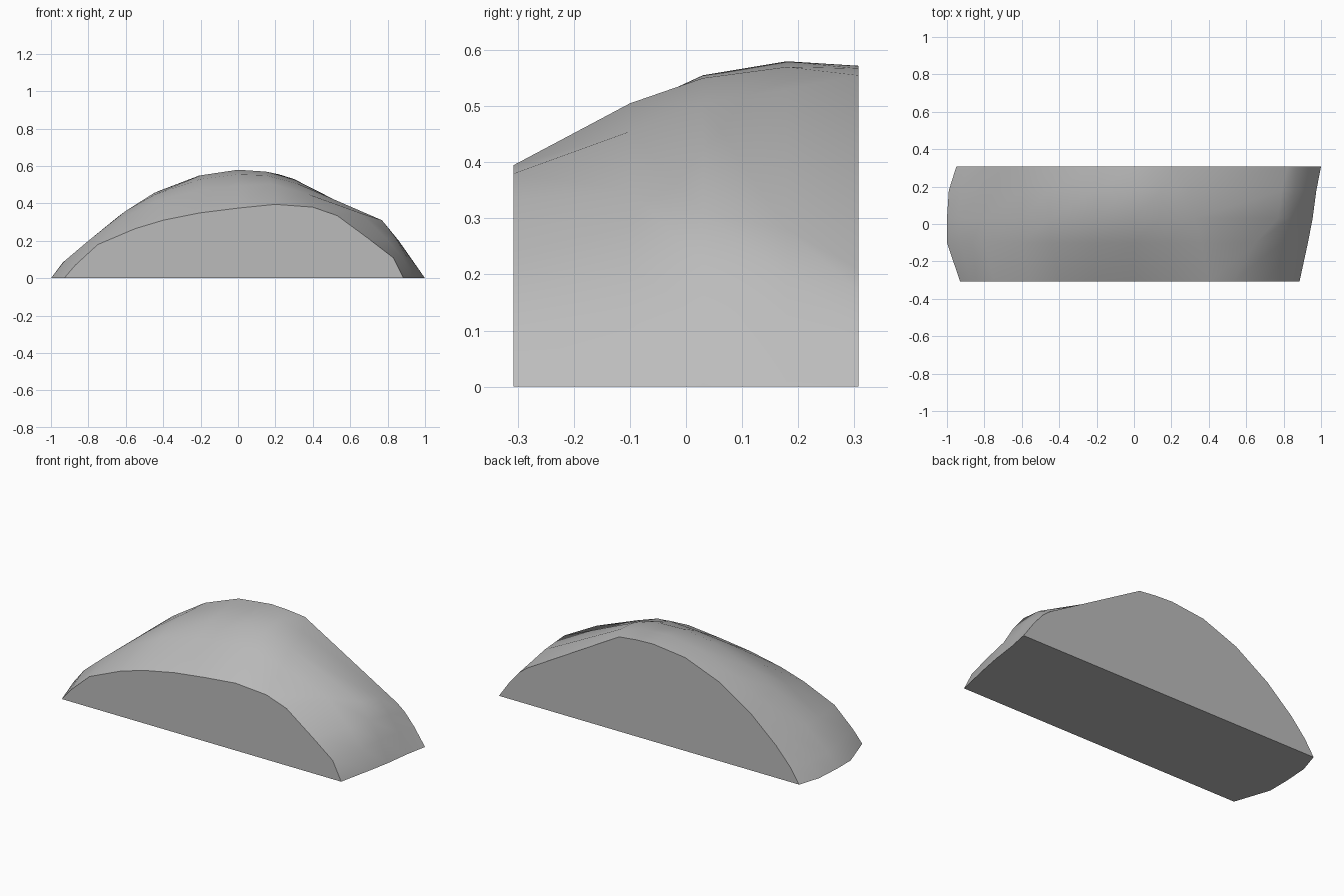
import bpy
import bmesh
from math import radians

default_cube = bpy.data.objects.get("Cube")
if default_cube:
    bpy.data.objects.remove(default_cube, do_unlink=True)


def make_material(name, colour):
    material = bpy.data.materials.new(name)
    material.use_nodes = True
    material.diffuse_color = colour
    shader = next(n for n in material.node_tree.nodes if n.type == "BSDF_PRINCIPLED")
    shader.inputs["Base Color"].default_value = colour
    shader.inputs["Roughness"].default_value = 0.9
    return material


# Outlines of the boulder from front to back: depth, then (x, z) from end to end
front_cut = (-0.307, [(-.93, 0), (-.87, .07), (-.75, .18), (-.55, .265), (-.4, .31), (-.2, .35),
                      (0, .375), (.2, .395), (.4, .38), (.53, .335), (.7, .21), (.83, .11), (.885, 0)])
front_slope = (-0.1, [(-1, 0), (-.93, .09), (-.8, .2), (-.6, .33), (-.44, .41), (-.2, .475),
                      (0, .495), (.18, .505), (.36, .455), (.65, .35), (.79, .215), (.88, .11), (.93, 0)])
shoulder = (0.03, [(-1, 0), (-.94, .08), (-.8, .2), (-.6, .36), (-.45, .445), (-.2, .53),
                   (0, .555), (.15, .55), (.32, .505), (.77, .31), (.84, .22), (.9, .12), (.955, 0)])
crest = (0.18, [(-.99, 0), (-.93, .08), (-.8, .2), (-.6, .36), (-.45, .455), (-.2, .55),
                (0, .58), (.15, .57), (.3, .53), (.79, .28), (.86, .2), (.92, .11), (.975, 0)])
back_cut = (0.307, [(-.95, 0), (-.89, .09), (-.8, .19), (-.64, .33), (-.43, .464), (-.21, .548),
                    (0, .572), (.11, .567), (.22, .555), (.82, .21), (.87, .17), (.93, .1), (1, 0)])
sections = [front_cut, front_slope, shoulder, crest, back_cut]


def loft_boulder(name, sections, material):
    """Skin the outlines and close the two cut faces and the flat base."""
    bm = bmesh.new()
    rows = [[bm.verts.new((x, depth, z)) for x, z in outline] for depth, outline in sections]
    for near, far in zip(rows, rows[1:]):
        for i in range(len(near) - 1):
            bm.faces.new((near[i], near[i + 1], far[i + 1], far[i]))
    bm.faces.new(rows[0])
    bm.faces.new(rows[-1])
    bm.faces.new([row[0] for row in rows] + [row[-1] for row in reversed(rows)])
    bmesh.ops.recalc_face_normals(bm, faces=bm.faces)

    mesh = bpy.data.meshes.new(name)
    bm.to_mesh(mesh)
    bm.free()
    mesh.materials.append(material)
    boulder = bpy.data.objects.new(name, mesh)
    bpy.context.collection.objects.link(boulder)
    return boulder


# Smooth weathered top with crisp edges around the cut faces
stone = make_material("stone_grey", (0.5, 0.5, 0.5, 1))
boulder = loft_boulder("boulder", sections, stone)
bpy.ops.object.select_all(action="DESELECT")
boulder.select_set(True)
bpy.context.view_layer.objects.active = boulder
bpy.ops.object.shade_smooth_by_angle(angle=radians(42))
